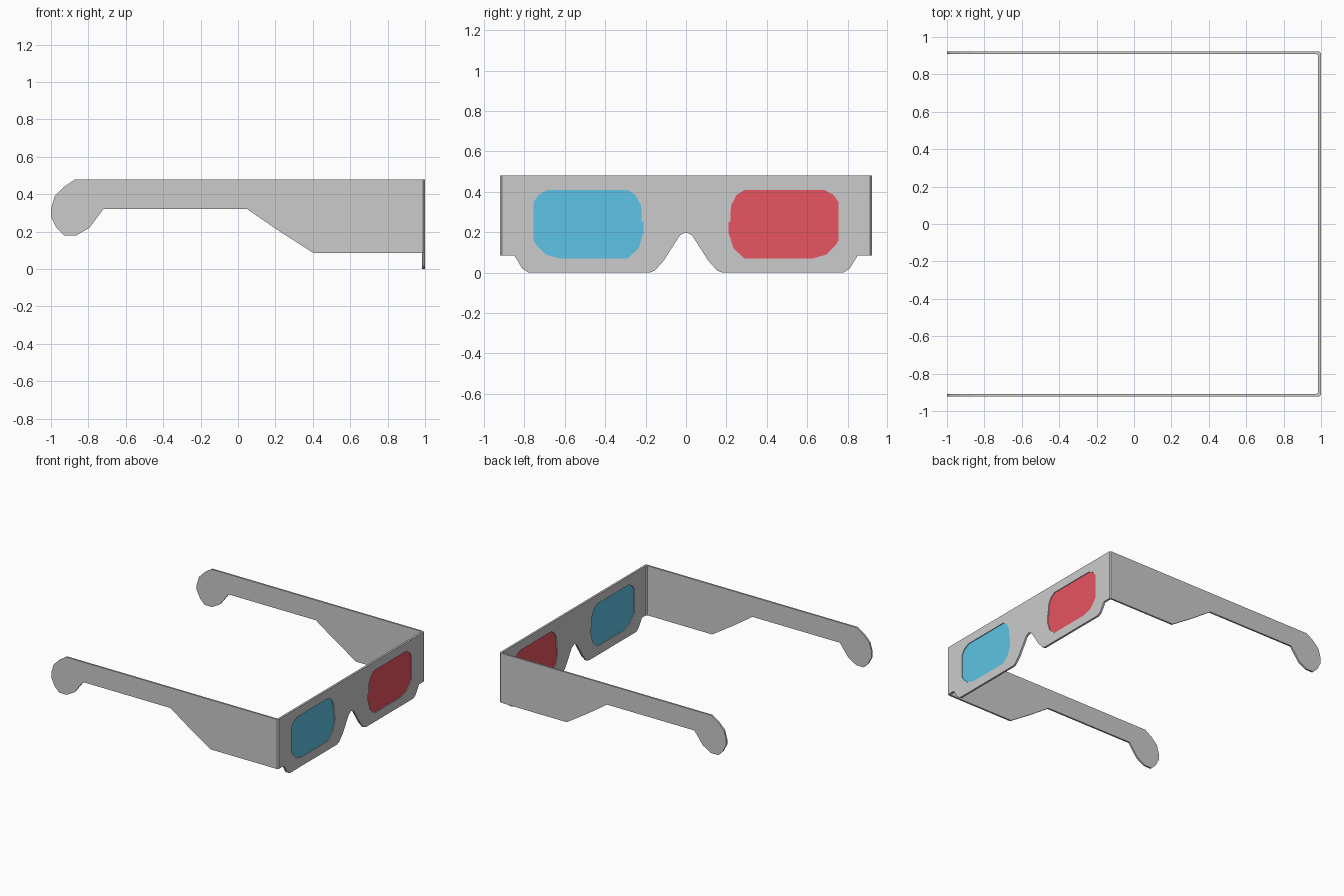
import bpy, bmesh
from mathutils import Vector

if "Cube" in bpy.data.objects:
    bpy.data.objects.remove(bpy.data.objects["Cube"])

X0, X1 = 0.984, 1.0        # front panel thickness
Y0, Y1 = 0.908, 0.922      # temple thickness
SEAM_Y, SEAM_X = 0.902, 0.976
TOP, LOW = 0.48, 0.085


def slab(bm, loops, a, b, place, skip=lambda p, q: False):
    """Prism between depths a and b; the loops after the first are holes."""
    rims = ([], [])
    for loop in loops:
        va = [bm.verts.new(place(p, a)) for p in loop]
        vb = [bm.verts.new(place(p, b)) for p in loop]
        for i in range(len(loop)):
            j = (i + 1) % len(loop)
            rims[0].append(bm.edges.new((va[i], va[j])))
            rims[1].append(bm.edges.new((vb[i], vb[j])))
            if not skip(loop[i], loop[j]):
                bm.faces.new((va[i], va[j], vb[j], vb[i]))
    normal = Vector(place((0, 0), 1)) - Vector(place((0, 0), 0))
    for rim in rims:
        bmesh.ops.triangle_fill(bm, edges=rim, use_beauty=True, normal=normal)


def finish(bm, name, color=None):
    bmesh.ops.remove_doubles(bm, verts=bm.verts, dist=0.0003)
    bmesh.ops.recalc_face_normals(bm, faces=bm.faces)
    mesh = bpy.data.meshes.new(name)
    bm.to_mesh(mesh)
    bm.free()
    ob = bpy.data.objects.new(name, mesh)
    bpy.context.collection.objects.link(ob)
    if color:
        mat = bpy.data.materials.new(name + "_film")
        mat.diffuse_color = color
        mat.use_nodes = True
        mat.node_tree.nodes["Principled BSDF"].inputs["Base Color"].default_value = mat.diffuse_color
        mesh.materials.append(mat)


def mirrored(pts):
    return [(-u, v) for u, v in pts]


def on_panel(p, d):
    return (d, p[0], p[1])


# Profiles: half of the front outline, one eye opening, one temple
half = [(0.03, 0.185), (0.11, 0.06), (0.155, 0.01), (0.18, 0), (0.78, 0),
        (0.81, 0.02), (0.85, LOW), (SEAM_Y, LOW), (SEAM_Y, TOP)]
front = [(0, 0.2)] + half + mirrored(half)[::-1]
eye = [(0.29, 0.41), (0.25, 0.385), (0.222, 0.33), (0.22, 0.255), (0.21, 0.25),
       (0.21, 0.2), (0.235, 0.12), (0.29, 0.07), (0.625, 0.07), (0.695, 0.09),
       (0.74, 0.135), (0.755, 0.16), (0.755, 0.35), (0.73, 0.385), (0.685, 0.41)]
temple = [(SEAM_X, TOP), (-0.87, TOP), (-0.93, 0.44), (-0.98, 0.39), (-1, 0.32),
          (-1, 0.28), (-0.97, 0.22), (-0.93, 0.18), (-0.865, 0.18), (-0.795, 0.22),
          (-0.72, 0.32), (0.05, 0.32), (0.21, 0.21), (0.405, LOW), (SEAM_X, LOW)]
corner = [(SEAM_X, Y0), (SEAM_X, Y1), (0.99, Y1), (X1, 0.912), (X1, SEAM_Y), (X0, SEAM_Y)]

# Card frame: front panel, folded corners and temples welded together
bm = bmesh.new()
slab(bm, [front, eye, mirrored(eye)], X0, X1, on_panel,
     lambda p, q: abs(p[0]) == SEAM_Y and p[0] == q[0])
for s in (1, -1):
    slab(bm, [temple], Y0, Y1, lambda p, d: (p[0], s * d, p[1]),
         lambda p, q: p[0] == q[0] == SEAM_X)
    slab(bm, [corner], LOW, TOP, lambda p, d: (p[0], s * p[1], d),
         lambda p, q: p[0] == q[0] == SEAM_X or p[1] == q[1] == SEAM_Y)
finish(bm, "card_frame")

# Coloured lens films set inside the eye openings
for name, pts, color in (("red_lens", eye, (0.80, 0.09, 0.12, 1)),
                         ("blue_lens", mirrored(eye), (0.11, 0.55, 0.78, 1))):
    bm = bmesh.new()
    slab(bm, [pts], 0.990, 0.994, on_panel)
    finish(bm, name, color)
